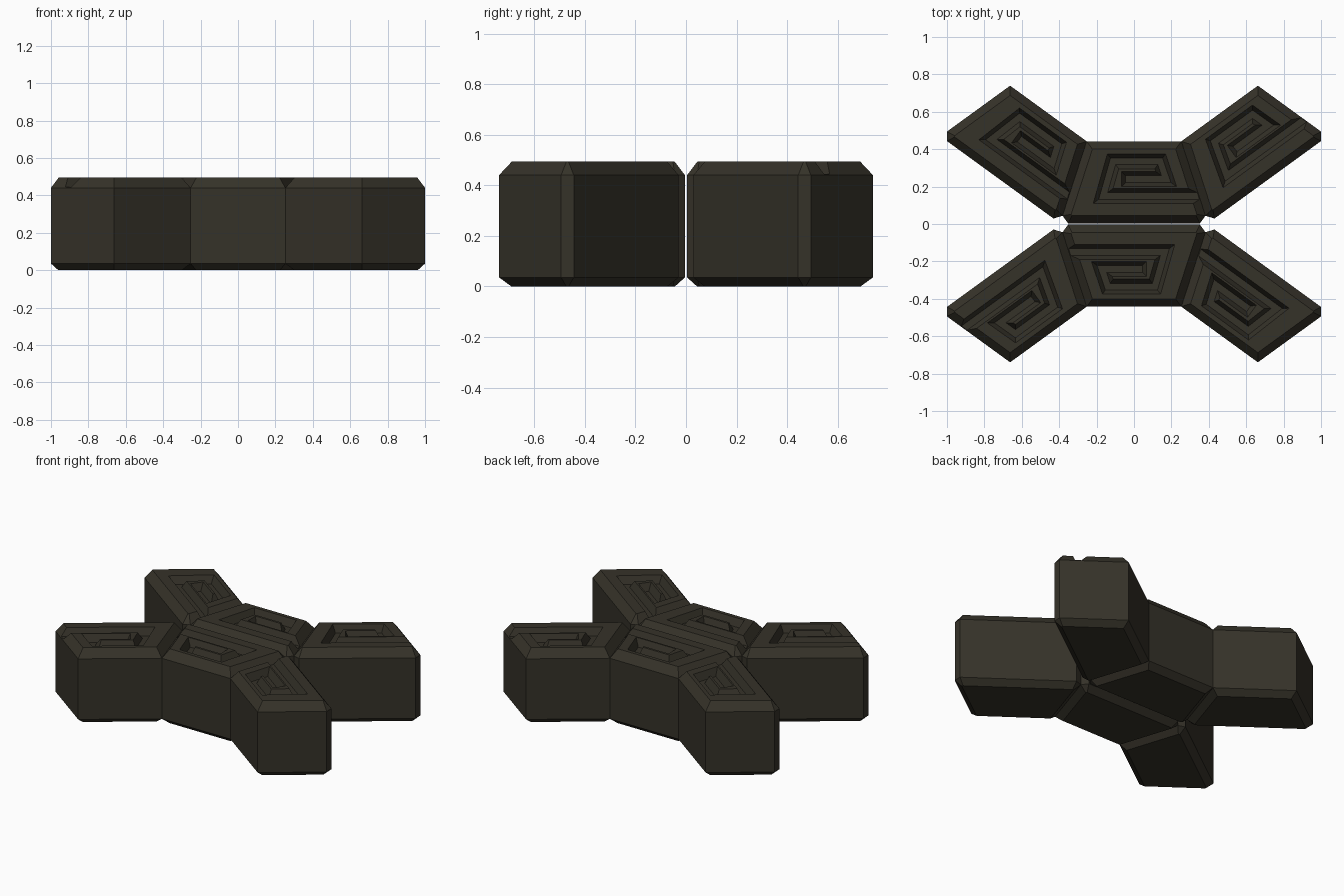
import bpy, bmesh
from math import radians, tan
from mathutils import Vector, Matrix

if "Cube" in bpy.data.objects:
    bpy.data.objects.remove(bpy.data.objects["Cube"])

H = 0.495                      # slab height
SHORT, Y0, Y1 = 0.253, 0.004, 0.442
LONG = SHORT + (Y1 - Y0) / tan(radians(72))


def offset_path(pts, d, closed):
    """Offset a polyline to its left by d with mitred corners."""
    pts = [Vector(p) for p in pts]
    n, out = len(pts), []
    for i, p in enumerate(pts):
        dirs = []
        if closed or i > 0:
            dirs.append((p - pts[i - 1]).normalized())
        if closed or i < n - 1:
            dirs.append((pts[(i + 1) % n] - p).normalized())
        norms = [Vector((-v.y, v.x)) for v in dirs]
        m = sum(norms, Vector((0, 0))).normalized()
        out.append(p + m * (d / m.dot(norms[0])))
    return out


def loft(name, rings):
    """Skin closed rings of 3D points and cap both ends."""
    bm = bmesh.new()
    vs = [[bm.verts.new(p) for p in r] for r in rings]
    for a, b in zip(vs, vs[1:]):
        for i in range(len(a)):
            j = (i + 1) % len(a)
            bm.faces.new((a[i], a[j], b[j], b[i]))
    bm.faces.new(vs[0][::-1])
    bm.faces.new(vs[-1])
    bmesh.ops.recalc_face_normals(bm, faces=bm.faces[:])
    me = bpy.data.meshes.new(name)
    bm.to_mesh(me)
    bm.free()
    ob = bpy.data.objects.new(name, me)
    bpy.context.collection.objects.link(ob)
    return ob


# Trapezoid slab with clipped acute corners and chamfered rims
c = 0.0425
cx, cy = c * 0.309, c * 0.951
outline = [(-LONG + c, Y0), (LONG - c, Y0), (LONG - cx, Y0 + cy),
           (SHORT, Y1), (-SHORT, Y1), (-LONG + cx, Y0 + cy)]
rings = [[(p.x, p.y, z) for p in offset_path(outline, d, True)]
         for z, d in ((0, 0.04), (0.036, 0), (0.44, 0), (H, 0.042))]
tile = loft("tile", rings)

# Spiral groove cutter with sloping walls, open at one leg
path = [(0.46, 0.15), (-0.165, 0.15), (-0.112, 0.335),
        (0.14, 0.335), (0.172, 0.24), (-0.045, 0.24)]
depth, w_low, w_top = 0.05, 0.018, 0.04
slope = (w_top - w_low) / depth
z_hi = H + 0.01
w_hi = w_top + slope * 0.01
end_hi = path[:-1] + [(path[-1][0] - (w_hi - w_low), path[-1][1])]
sides = [(offset_path(path, w_low, False), H - depth),
         (offset_path(path, -w_low, False), H - depth),
         (offset_path(end_hi, -w_hi, False), z_hi),
         (offset_path(end_hi, w_hi, False), z_hi)]
cutter = loft("groove_cutter", [[(s[i].x, s[i].y, z) for s, z in sides]
                                for i in range(len(path))])
cutter.hide_render = True

mod = tile.modifiers.new("groove", 'BOOLEAN')
mod.operation = 'DIFFERENCE'
mod.solver = 'EXACT'
mod.object = cutter
dg = bpy.context.evaluated_depsgraph_get()
mesh = bpy.data.meshes.new_from_object(tile.evaluated_get(dg))
bpy.data.objects.remove(tile)
bpy.data.objects.remove(cutter)

mat = bpy.data.materials.new("dark_stone")
mat.diffuse_color = (0.036, 0.032, 0.022, 1)
mat.use_nodes = True
mat.node_tree.nodes["Principled BSDF"].inputs["Base Color"].default_value = mat.diffuse_color
mesh.materials.clear()
mesh.materials.append(mat)


def arm(side):
    """Swing the tile 36 degrees so its leg meets the centre tile's leg."""
    return (Matrix.Translation((side * SHORT, Y1, 0))
            @ Matrix.Rotation(radians(36 * side), 4, 'Z')
            @ Matrix.Translation((side * SHORT, -Y1, 0)))


# Centre tile and two arms, repeated by a half turn
parts = (("centre", Matrix.Identity(4)), ("left_arm", arm(-1)), ("right_arm", arm(1)))
for half, turn in (("back", 0), ("front", 180)):
    for name, m in parts:
        ob = bpy.data.objects.new(half + "_" + name, mesh)
        ob.matrix_world = Matrix.Rotation(radians(turn), 4, 'Z') @ m
        bpy.context.collection.objects.link(ob)
